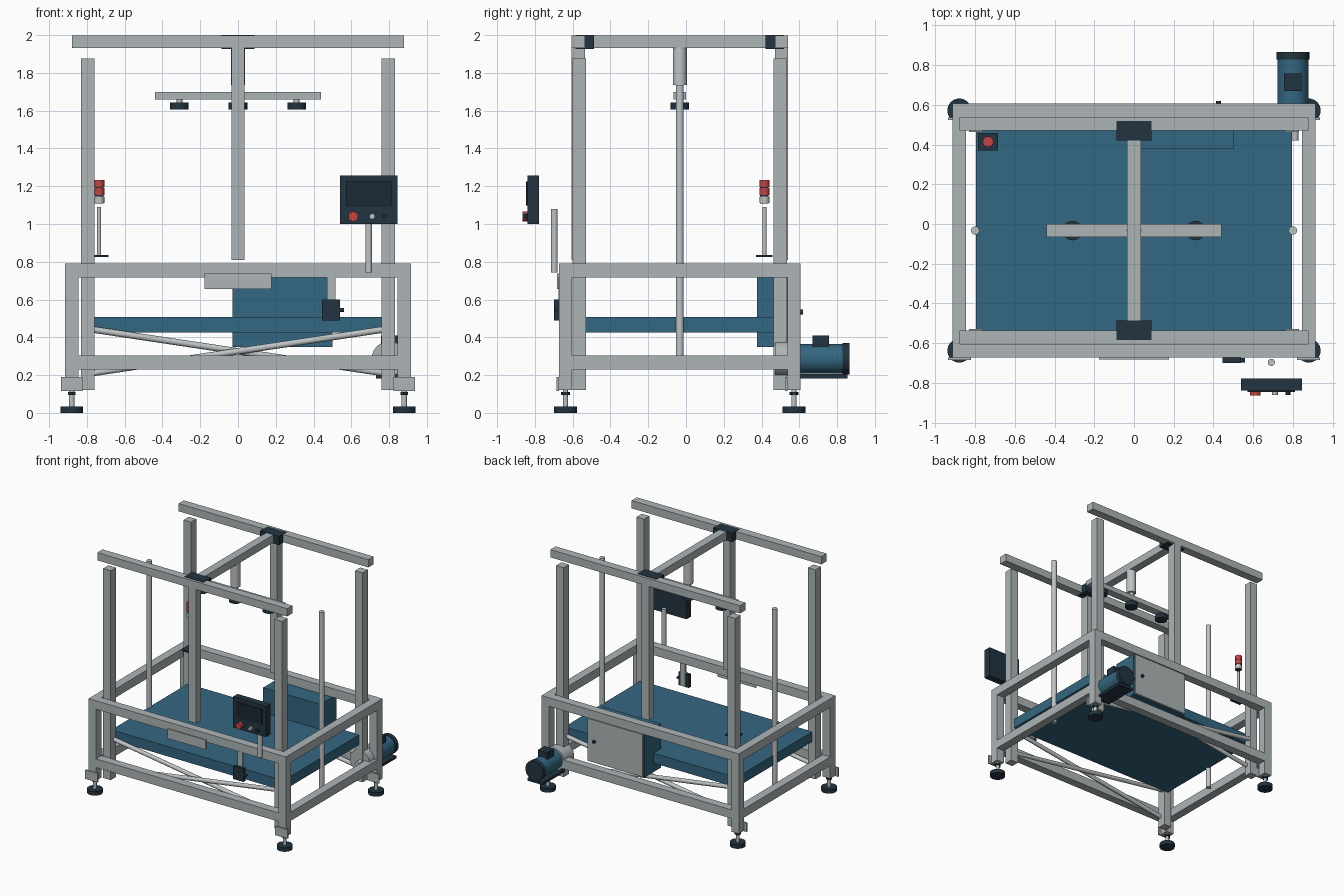
import bpy, math
from mathutils import Vector

if "Cube" in bpy.data.objects:
    bpy.data.objects.remove(bpy.data.objects["Cube"])


def material(name, rgb):
    m = bpy.data.materials.new(name)
    m.diffuse_color = (*rgb, 1)
    m.use_nodes = True
    m.node_tree.nodes["Principled BSDF"].inputs["Base Color"].default_value = m.diffuse_color
    return m


GREY = material("frame grey", (0.42, 0.46, 0.47))
LIGHT = material("light steel", (0.52, 0.55, 0.56))
BLUE = material("machine blue", (0.034, 0.135, 0.22))
DARK = material("dark slate", (0.016, 0.034, 0.052))
SCREEN = material("screen black", (0.011, 0.021, 0.032))
RED = material("signal red", (0.55, 0.06, 0.06))


def box(name, mat, x, y, z):
    """Axis-aligned box given as three (low, high) ranges."""
    bpy.ops.mesh.primitive_cube_add(size=1, location=[sum(r) / 2 for r in (x, y, z)])
    o = bpy.context.object
    o.scale = [r[1] - r[0] for r in (x, y, z)]
    bpy.ops.object.transform_apply(location=False, rotation=False, scale=True)
    o.name = name
    o.data.materials.append(mat)
    return o


def rod(name, mat, a, b, r, sides=32):
    """Round bar between two points."""
    a, b = Vector(a), Vector(b)
    d = b - a
    bpy.ops.mesh.primitive_cylinder_add(vertices=sides, radius=r, depth=d.length,
                                        location=(a + b) / 2)
    o = bpy.context.object
    o.rotation_euler = d.to_track_quat('Z', 'Y').to_euler()
    o.name = name
    o.data.materials.append(mat)
    bpy.ops.object.shade_smooth_by_angle()
    return o


def around(c, half):
    return (c - half, c + half)


YC = -0.033          # centre line of the machine frame
T = 0.035            # half thickness of the square tubing
PX, PY = 0.88, 0.605  # frame post centres
CX, CY = 0.795, 0.532  # tall column centres

for sx in (-1, 1):
    for sy in (-1, 1):
        px, py = sx * PX, YC + sy * PY
        # Frame posts, levelling feet and foot brackets
        box("frame_post", GREY, around(px, T), around(py, T), (0.12, 0.79))
        rod("foot_pad", DARK, (px, py, 0), (px, py, 0.033), 0.06)
        rod("foot_spindle", LIGHT, (px, py, 0.033), (px, py, 0.125), 0.014)
        rod("foot_nut", DARK, (px, py, 0.095), (px, py, 0.11), 0.024, 6)
        box("foot_bracket", GREY, around(px, 0.058), (py - 0.047, py - T), (0.115, 0.19))
        # Tall corner columns
        box("corner_column", GREY, around(sx * CX, T), around(YC + sy * CY, T), (0.12, 1.875))
    # Side rails at both levels
    for z in ((0.23, 0.303), (0.718, 0.79)):
        box("side_rail", GREY, around(sx * PX, T), around(YC, PY - T), z)
    # Vertical guide rods
    rod("guide_rod", LIGHT, (sx * 0.8, YC, 0.25), (sx * 0.8, YC, 1.735), 0.021)

for sy in (-1, 1):
    y, cy = YC + sy * PY, YC + sy * (CY + 0.006)
    # Front and back rails at both levels
    for z in ((0.23, 0.303), (0.718, 0.79)):
        box("long_rail", GREY, around(0, PX - T), around(y, T), z)
    # Overhead rail with its centre column and clamp
    box("overhead_rail", GREY, around(0, 0.88), around(cy, T), (1.932, 1.997))
    box("centre_column", GREY, around(0, 0.034), around(cy, T), (0.81, 1.932))
    box("rail_clamp", DARK, around(0, 0.088), around(YC + sy * 0.502, 0.049), (1.926, 2.0))
    # Crossed diagonal braces
    by = YC + sy * CY
    for k in (-1, 1):
        rod("cross_brace", LIGHT, (-0.775 * k, by - 0.017 * k, 0.21),
            (0.775 * k, by - 0.017 * k, 0.442), 0.017)

# Overhead crossbar and lifting head
box("crossbar", GREY, around(0, 0.034), around(YC, 0.46), (1.933, 1.998))
rod("lift_cylinder", LIGHT, (0, YC, 1.735), (0, YC, 1.935), 0.037)
rod("lift_piston", LIGHT, (0, YC, 1.64), (0, YC, 1.74), 0.02)
box("gripper_bar", GREY, around(0, 0.44), around(YC, 0.033), (1.658, 1.7))
for x in (-0.31, 0, 0.31):
    rod("suction_cup", DARK, (x, YC, 1.606), (x, YC, 1.642), 0.049)
    rod("cup_stem", LIGHT, (x, YC, 1.64), (x, YC, 1.66), 0.015)

# Conveyor bed
box("bed", BLUE, around(0, 0.797), around(YC, 0.505), (0.425, 0.508))

# Electrical cabinet with rear door
box("cabinet", BLUE, (-0.03, 0.5), (0.377, 0.59), (0.35, 0.718))
box("cabinet_door", GREY, (-0.02, 0.49), (0.59, 0.605), (0.357, 0.712))
rod("door_knob", DARK, (0.425, 0.6, 0.535), (0.425, 0.62, 0.535), 0.013)

# Front name plate, left blank
box("front_plate", GREY, around(0, 0.177), (-0.682, -0.672), (0.657, 0.737))

# Junction box on a hanging strap
box("junction_strap", GREY, (0.47, 0.515), (-0.675, -0.655), (0.5, 0.72))
box("junction_box", DARK, (0.445, 0.54), (-0.7, -0.672), (0.49, 0.6))
rod("cable_gland", DARK, (0.54, -0.686, 0.545), (0.56, -0.686, 0.545), 0.011)

# Control panel on its pole
rod("panel_pole", LIGHT, (0.692, -0.697, 0.742), (0.692, -0.697, 1.08), 0.018)
box("panel_case", DARK, (0.54, 0.845), (-0.838, -0.778), (1.0, 1.258))
box("panel_screen", SCREEN, (0.572, 0.812), (-0.846, -0.838), (1.097, 1.225))
for x, r, y, mat in ((0.61, 0.026, -0.865, RED), (0.71, 0.015, -0.86, LIGHT),
                     (0.775, 0.012, -0.86, SCREEN)):
    rod("panel_button", mat, (x, -0.836, 1.04), (x, y, 1.04), r)

# Signal tower
TX, TY = -0.735, 0.415
box("tower_base", DARK, around(TX, 0.05), around(TY, 0.044), (0.825, 0.837))
rod("tower_pole", LIGHT, (TX, TY, 0.835), (TX, TY, 1.09), 0.011)
for z0, z1, mat in ((1.11, 1.146, LIGHT), (1.154, 1.191, RED), (1.195, 1.232, RED)):
    rod("tower_lamp", mat, (TX, TY, z0), (TX, TY, z1), 0.027)
rod("tower_core", DARK, (TX, TY, 1.108), (TX, TY, 1.23), 0.023)

# Drive motor and gearbox
MX, MZ = 0.8, 0.287
rod("motor_body", BLUE, (MX, 0.6, MZ), (MX, 0.835, MZ), 0.078)
rod("motor_fan_cover", DARK, (MX, 0.828, MZ), (MX, 0.866, MZ), 0.083)
box("motor_terminal_box", DARK, around(MX, 0.044), (0.67, 0.757), (0.35, 0.41))
box("motor_foot", DARK, around(MX, 0.07), (0.56, 0.855), (0.183, 0.205))
rod("gearbox", GREY, (MX, 0.47, MZ), (MX, 0.605, MZ), 0.092)
rod("drive_shaft", LIGHT, (MX + 0.01, 0.42, MZ), (MX + 0.01, 0.48, MZ), 0.018)
